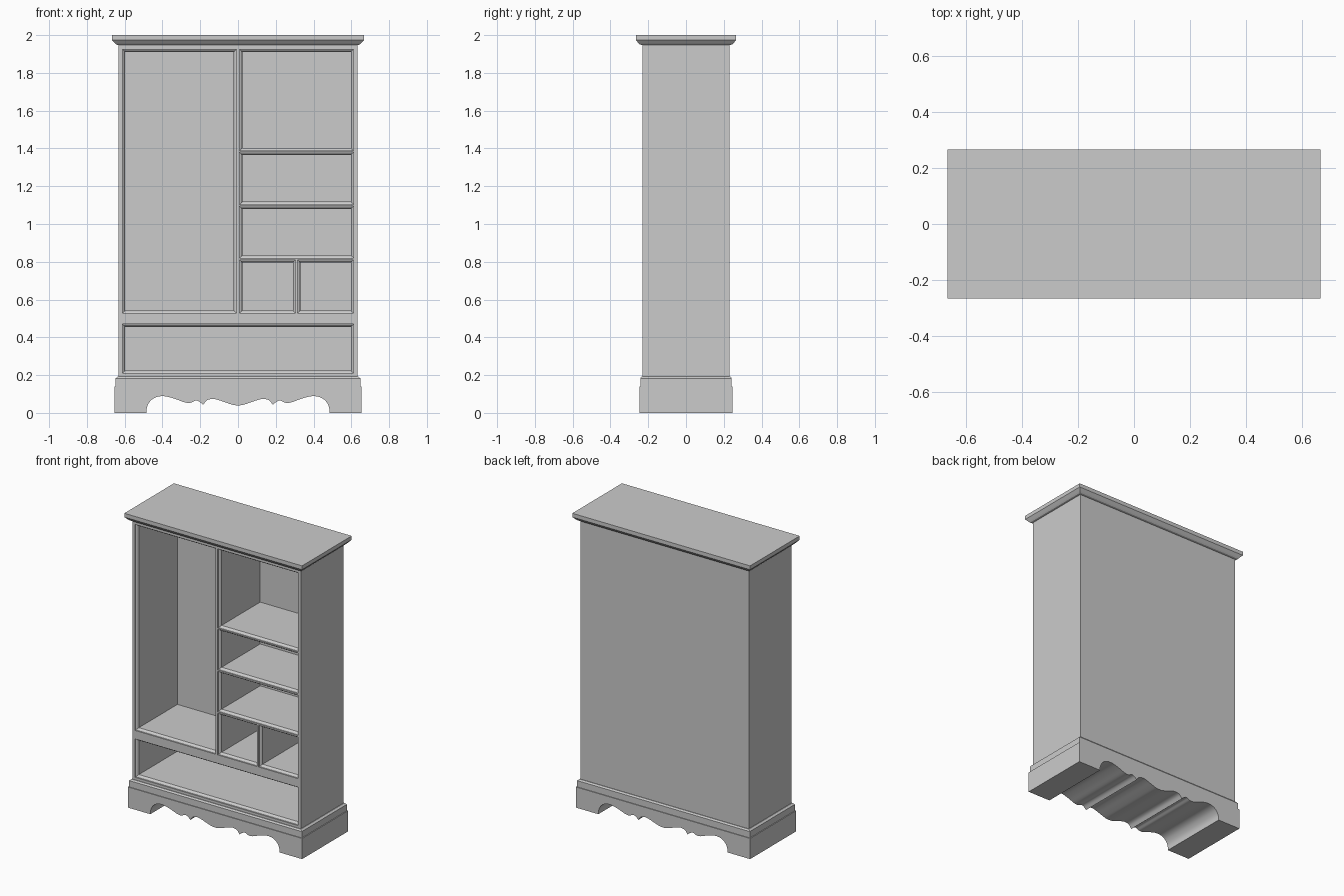
import bpy, bmesh, math
from mathutils import Vector

if "Cube" in bpy.data.objects:
    bpy.data.objects.remove(bpy.data.objects["Cube"])


def loft(bm, rings):
    """Closed solid through a list of rings with equal point counts."""
    loops = [[bm.verts.new(p) for p in ring] for ring in rings]
    n = len(loops[0])
    faces = [bm.faces.new(loops[0]), bm.faces.new(loops[-1])]
    for a, b in zip(loops, loops[1:]):
        for i in range(n):
            j = (i + 1) % n
            faces.append(bm.faces.new((a[i], a[j], b[j], b[i])))
    bmesh.ops.recalc_face_normals(bm, faces=faces)


def make(name, solids):
    bm = bmesh.new()
    for rings in solids:
        loft(bm, rings)
    me = bpy.data.meshes.new(name)
    bm.to_mesh(me)
    bm.free()
    ob = bpy.data.objects.new(name, me)
    bpy.context.collection.objects.link(ob)
    return ob


def level(x, y, z):
    return [(-x, -y, z), (x, -y, z), (x, y, z), (-x, y, z)]


def opening(x0, x1, z0, z1):
    """Cutter for one compartment with a stepped, moulded mouth."""
    rings = []
    for inset, y in ((0, -0.30), (0, -0.222), (0.006, -0.219), (0.014, -0.208), (0.014, 0.205)):
        a, b, c, d = x0 + inset, x1 - inset, z0 + inset, z1 - inset
        rings.append([(a, y, c), (b, y, c), (b, y, d), (a, y, d)])
    return rings


def smooth_path(pts, steps=4):
    """Catmull-Rom curve through the points."""
    p = [Vector(q) for q in pts]
    p = [2 * p[0] - p[1]] + p + [2 * p[-1] - p[-2]]
    out = []
    for a, b, c, d in zip(p, p[1:], p[2:], p[3:]):
        for k in range(steps):
            t = k / steps
            out.append(0.5 * (2 * b + (c - a) * t + (2 * a - 5 * b + 4 * c - d) * t * t
                              + (3 * b - a - 3 * c + d) * t ** 3))
    return out + [p[-2]]


# Carcass with hollow compartments
carcass = make("carcass", [[level(0.632, 0.23, 0.16), level(0.632, 0.23, 1.96)]])
cutter = make("compartment_cutter", [opening(*o) for o in (
    (-0.612, -0.009, 0.528, 1.925),
    (0.009, 0.612, 1.388, 1.925),
    (0.009, 0.612, 1.104, 1.38),
    (0.009, 0.612, 0.82, 1.094),
    (0.009, 0.304, 0.528, 0.81),
    (0.316, 0.612, 0.528, 0.81),
    (-0.612, 0.612, 0.21, 0.47))])
cutter.hide_render = True
mod = carcass.modifiers.new("compartments", 'BOOLEAN')
mod.operation = 'DIFFERENCE'
mod.solver = 'EXACT'
mod.object = cutter
bpy.context.view_layer.objects.active = carcass
bpy.ops.object.modifier_apply(modifier=mod.name)
bpy.data.objects.remove(cutter)

# Crown moulding
make("crown", [[level(0.636, 0.234, 1.948), level(0.645, 0.244, 1.95), level(0.652, 0.251, 1.957),
                level(0.667, 0.266, 1.974), level(0.667, 0.266, 2.0)]])

# Base moulding above the plinth
make("base_moulding", [[level(0.648, 0.242, 0.13), level(0.648, 0.242, 0.183),
                        level(0.636, 0.234, 0.193)]])

# Plinth with scalloped underside, running through the full depth
middle = smooth_path([(0, 0.04), (0.025, 0.042), (0.06, 0.053), (0.10, 0.067), (0.135, 0.074),
                      (0.165, 0.066), (0.185, 0.042)])
outer = smooth_path([(0.185, 0.042), (0.205, 0.06), (0.225, 0.065), (0.25, 0.054), (0.28, 0.055),
                     (0.33, 0.073), (0.38, 0.087), (0.42, 0.087), (0.45, 0.075),
                     (0.47, 0.055), (0.482, 0.03), (0.485, 0)])
half = middle + outer[1:] + [Vector((0.654, 0)), Vector((0.654, 0.14))]
outline = [(p.x, p.y) for p in half] + [(-p.x, p.y) for p in reversed(half[1:])]
plinth = make("plinth", [[[(x, y, z) for x, z in outline] for y in (-0.247, 0.247)]])

bpy.ops.object.select_all(action='DESELECT')
plinth.select_set(True)
bpy.context.view_layer.objects.active = plinth
bpy.ops.object.shade_smooth_by_angle(angle=math.radians(30))
